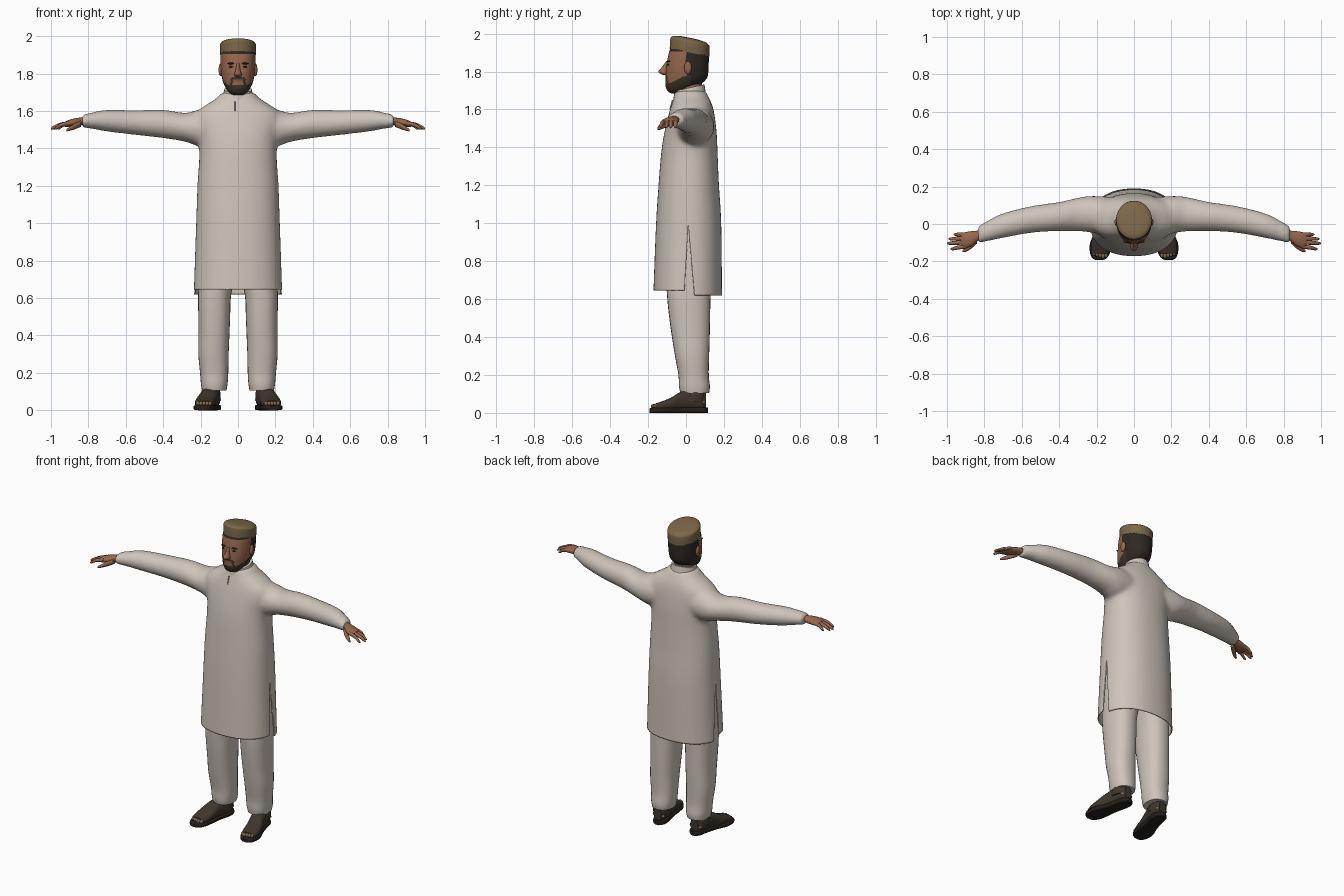
import bpy, bmesh, math
from mathutils import Vector

cube = bpy.data.objects.get("Cube")
if cube:
    bpy.data.objects.remove(cube, do_unlink=True)


def material(name, r, g, b):
    m = bpy.data.materials.new(name)
    m.use_nodes = True
    m.diffuse_color = (r, g, b, 1)
    m.node_tree.nodes["Principled BSDF"].inputs["Base Color"].default_value = (r, g, b, 1)
    return m


linen = material("linen", .62, .56, .49)
seam = material("seam", .3, .26, .22)
skin = material("skin", .30, .135, .075)
hair = material("dark_hair", .028, .022, .016)
beard = material("beard", .045, .034, .02)
lips = material("lips", .2, .09, .06)
cap_tan = material("cap_tan", .2, .135, .065)
leather = material("leather", .048, .037, .026)
rubber = material("rubber", .018, .014, .011)
toe_tan = material("toe_tan", .26, .16, .08)


def finish(name, bm, mat):
    """Turn a bmesh into a smooth shaded object."""
    bmesh.ops.recalc_face_normals(bm, faces=bm.faces)
    mesh = bpy.data.meshes.new(name)
    bm.to_mesh(mesh)
    bm.free()
    ob = bpy.data.objects.new(name, mesh)
    bpy.context.collection.objects.link(ob)
    mesh.materials.append(mat)
    smooth(ob)
    return ob


def select(*obs):
    bpy.ops.object.select_all(action='DESELECT')
    for o in obs:
        o.select_set(True)
    bpy.context.view_layer.objects.active = obs[0]


def smooth(ob):
    select(ob)
    bpy.ops.object.shade_smooth_by_angle(angle=math.radians(45))


def mirror(ob):
    ob.modifiers.new("mirror", 'MIRROR').use_clip = False
    return ob


def spline(rows, steps):
    """Smoothly interpolate the cross-section rows."""
    out = []
    for i in range(len(rows) - 1):
        p0, p1, p2, p3 = (rows[min(max(i + k, 0), len(rows) - 1)] for k in (-1, 0, 1, 2))
        for s in range(steps):
            t = s / steps
            out.append([b + t * (c - a + t * (2 * a - 5 * b + 4 * c - d + t * (3 * b - a - 3 * c + d))) / 2
                        if steps > 1 else b for a, b, c, d in zip(p0, p1, p2, p3)])
    return out + [rows[-1]]


def loft(name, rows, mat, axis=2, n=28, power=2.0, steps=4):
    """Rows are (position along axis, low and high of the other two axes)."""
    u, v = [k for k in range(3) if k != axis]
    bm = bmesh.new()
    rings = []
    for t, a0, a1, b0, b1 in spline(rows, steps):
        ring = []
        for i in range(n):
            ang = 2 * math.pi * i / n
            c, s = math.cos(ang), math.sin(ang)
            p = [0, 0, 0]
            p[axis] = t
            p[u] = (a0 + a1) / 2 + (a1 - a0) / 2 * math.copysign(abs(c) ** (2 / power), c)
            p[v] = (b0 + b1) / 2 + (b1 - b0) / 2 * math.copysign(abs(s) ** (2 / power), s)
            ring.append(bm.verts.new(p))
        rings.append(ring)
    for r, q in zip(rings, rings[1:]):
        for i in range(n):
            j = (i + 1) % n
            bm.faces.new((r[i], r[j], q[j], q[i]))
    bm.faces.new(rings[0])
    bm.faces.new(rings[-1])
    return finish(name, bm, mat)


def blob(name, loc, size, mat):
    bm = bmesh.new()
    bmesh.ops.create_uvsphere(bm, u_segments=16, v_segments=10, radius=1)
    for w in bm.verts:
        w.co = Vector(loc) + Vector(a * b for a, b in zip(w.co, size))
    return finish(name, bm, mat)


# Tunic: torso and sleeves fused into one cloth surface
torso_rows = [(.5, .245, -.175, .192), (.64, .237, -.172, .19), (1, .224, -.158, .186),
              (1.2, .217, -.145, .174), (1.36, .207, -.132, .167), (1.46, .213, -.118, .163),
              (1.54, .235, -.1, .155), (1.59, .225, -.087, .147), (1.63, .175, -.075, .136),
              (1.665, .12, -.064, .12), (1.7, .085, -.055, .102)]
tunic = loft("tunic", [(z, -x, x, f, b) for z, x, f, b in torso_rows], linen, n=48, power=2.25)
sleeve_rows = [(.08, -.05, .14, 1.42, 1.61), (.2, -.05, .15, 1.41, 1.61), (.28, -.04, .145, 1.435, 1.59),
               (.4, -.038, .118, 1.455, 1.607), (.55, -.048, .096, 1.472, 1.605),
               (.7, -.075, .058, 1.49, 1.607), (.77, -.09, .025, 1.503, 1.595), (.835, -.104, -.012, 1.512, 1.58)]
sleeves = [loft("sleeve", [(s * r[0], *r[1:]) for r in sleeve_rows], linen, axis=0) for s in (1, -1)]
select(tunic, *sleeves)
bpy.ops.object.join()
remesh = tunic.modifiers.new("fuse", 'REMESH')
remesh.mode, remesh.voxel_size = 'VOXEL', .012
soften = tunic.modifiers.new("soften", 'SMOOTH')
soften.factor, soften.iterations = .5, 10
for name in ("fuse", "soften"):
    bpy.ops.object.modifier_apply(modifier=name)

# Open hem and the two side slits
APEX, HEM = .99, .62


def slit_edge(z, foot):
    return .012 + (foot - .012) * (APEX - z) / (APEX - HEM)


bm = bmesh.new()
bm.from_mesh(tunic.data)


def cut(co, no, faces):
    geom = set(faces)
    for f in faces:
        geom.update(f.edges)
        geom.update(f.verts)
    bmesh.ops.bisect_plane(bm, geom=list(geom), plane_co=co, plane_no=no)


FRONT, BACK = -.01, .045
for foot in (FRONT, BACK):
    cut((0, .012, APEX), (0, APEX - HEM, foot - .012), [f for f in bm.faces if f.calc_center_median().z < 1])
for z in (HEM, HEM + .025):
    cut((0, 0, z), (0, 0, 1), list(bm.faces))
gone = []
for f in bm.faces:
    c = f.calc_center_median()
    in_slit = c.z < APEX and slit_edge(c.z, FRONT) < c.y < slit_edge(c.z, BACK)
    if c.z < HEM or in_slit or (c.z < HEM + .025 and c.y < .02):
        gone.append(f)
bmesh.ops.delete(bm, geom=gone, context='FACES')
bm.to_mesh(tunic.data)
bm.free()
if not tunic.data.materials:
    tunic.data.materials.append(linen)
smooth(tunic)
cloth = tunic.modifiers.new("cloth", 'SOLIDIFY')
cloth.thickness, cloth.offset = .006, -1

# Collar tilts down toward the front
collar = loft("collar", [(1.665, -.085, .085, -.068, .105), (1.69, -.079, .079, -.064, .101),
                         (1.715, -.074, .074, -.06, .097)], linen)
for w in collar.data.vertices:
    w.co.z += .22 * (w.co.y - .02)
loft("placket_slit", [(1.6, -.018, -.014, -.088, -.08), (1.65, -.018, -.014, -.074, -.066)], seam, n=8, steps=1)

# Trousers
mirror(loft("trousers", [(.105, .062, .192, -.03, .122), (.14, .056, .198, -.037, .126),
                         (.2, .052, .203, -.04, .12), (.3, .05, .212, -.058, .122), (.4, .046, .211, -.074, .125),
                         (.5, .042, .212, -.088, .127), (.62, .036, .213, -.1, .13),
                         (.8, .0, .205, -.11, .14), (1.0, -.01, .19, -.11, .14)], linen, power=2.3))

# Sandals, with bare toes and heel
mirror(loft("sandal_sole", [(-.192, .165, .205, 0, .022), (-.182, .145, .224, 0, .027), (-.15, .127, .236, 0, .028),
                            (-.1, .118, .234, 0, .028), (-.03, .11, .205, 0, .028), (.05, .092, .182, 0, .03),
                            (.095, .094, .172, 0, .03), (.117, .115, .15, 0, .028)], rubber, axis=1, power=5))
mirror(loft("sandal_upper", [(-.16, .14, .225, .015, .05), (-.13, .128, .231, .015, .06), (-.08, .12, .225, .015, .08),
                             (-.03, .11, .206, .015, .11), (.03, .095, .19, .015, .125), (.08, .095, .178, .015, .12),
                             (.106, .108, .16, .015, .11)], leather, axis=1, power=2.6))
mirror(loft("ankle", [(.06, .092, .195, -.02, .1), (.1, .095, .195, -.005, .1), (.16, .1, .18, .01, .1)], leather))
mirror(blob("heel_patch", (.135, .09, .056), (.044, .016, .016), toe_tan))
for i in range(5):
    mirror(blob("toe", (.15 + .016 * i, -.17 + .005 * abs(i - 1), .035), (.01, .015, .012), toe_tan))

# Hands
mirror(loft("palm", [(.79, -.09, -.03, 1.525, 1.57), (.83, -.088, -.035, 1.525, 1.566),
                     (.865, -.115, -.038, 1.518, 1.562), (.9, -.128, -.043, 1.515, 1.554),
                     (.925, -.122, -.05, 1.515, 1.543)], skin, axis=0))
tips = [(.965, -.056), (.992, -.08), (1.0, -.103), (.982, -.133)]
for i, (tx, ty) in enumerate(tips):
    by, r = -.056 - .021 * i, .011
    my, mx = (by + ty) / 2, (tx + .9) / 2
    mirror(loft("finger", [(.895, by - r, by + r, 1.524, 1.547), (mx, my - r, my + r, 1.516, 1.538),
                           (tx - .012, ty - .008, ty + .008, 1.502, 1.52),
                           (tx, ty - .003, ty + .003, 1.501, 1.508)], skin, axis=0, n=12))
mirror(loft("thumb", [(.84, -.105, -.065, 1.515, 1.55), (.87, -.132, -.095, 1.503, 1.535),
                      (.9, -.149, -.124, 1.494, 1.516), (.918, -.151, -.141, 1.491, 1.502)], skin, axis=0, n=14))

# Neck and head, with hair and beard as face regions
loft("neck", [(1.62, -.065, .065, -.04, .09), (1.7, -.06, .06, -.045, .083), (1.79, -.06, .06, -.04, .09)], skin)
head_rows = [(1.685, .022, -.078, -.035), (1.695, .043, -.095, -.005), (1.715, .06, -.106, .04),
             (1.735, .072, -.109, .08), (1.765, .083, -.109, .11), (1.8, .089, -.107, .118),
             (1.85, .093, -.1, .12), (1.9, .094, -.09, .12), (1.94, .088, -.075, .112)]
head = loft("head", [(z, -x, x, f, b) for z, x, f, b in head_rows], skin, n=64, steps=8, power=2.15)
for m in (hair, beard, lips):
    head.data.materials.append(m)
for f in head.data.polygons:
    x, y, z = abs(f.center.x), f.center.y, f.center.z
    if y > .022 or z > 1.905 or (y > 0 and z > 1.85):
        f.material_index = 1
    elif y < -.07 and x < .028 and 1.757 < z < 1.77:
        f.material_index = 3
    elif z < 1.738 + .5 * max(0, y + .085) or (y < -.07 and x < .036 and 1.77 < z < 1.783) \
            or (y < -.06 and .028 < x < .042 and z < 1.775):
        f.material_index = 2

# Face features
loft("nose", [(1.782, -.012, .012, -.122, -.09), (1.79, -.02, .02, -.138, -.085), (1.803, -.018, .018, -.145, -.085),
              (1.825, -.011, .011, -.126, -.085), (1.855, -.009, .009, -.105, -.08)], skin, n=16)
mirror(blob("eye", (.035, -.091, 1.836), (.013, .009, .005), hair))
mirror(blob("eyebrow", (.037, -.092, 1.854), (.02, .009, .005), hair))
mirror(blob("ear", (.093, .01, 1.82), (.011, .02, .034), skin))

# Round cap, higher at the front
cap = loft("cap", [(1.9, -.095, .095, -.086, .123), (1.95, -.096, .096, -.083, .124), (1.963, -.091, .091, -.078, .117),
                   (1.972, -.075, .075, -.062, .1), (1.977, -.04, .04, -.03, .06),
                   (1.978, -.01, .01, .0, .02)], cap_tan, n=40)
for w in cap.data.vertices:
    w.co.z -= .2 * (w.co.y - .02)
